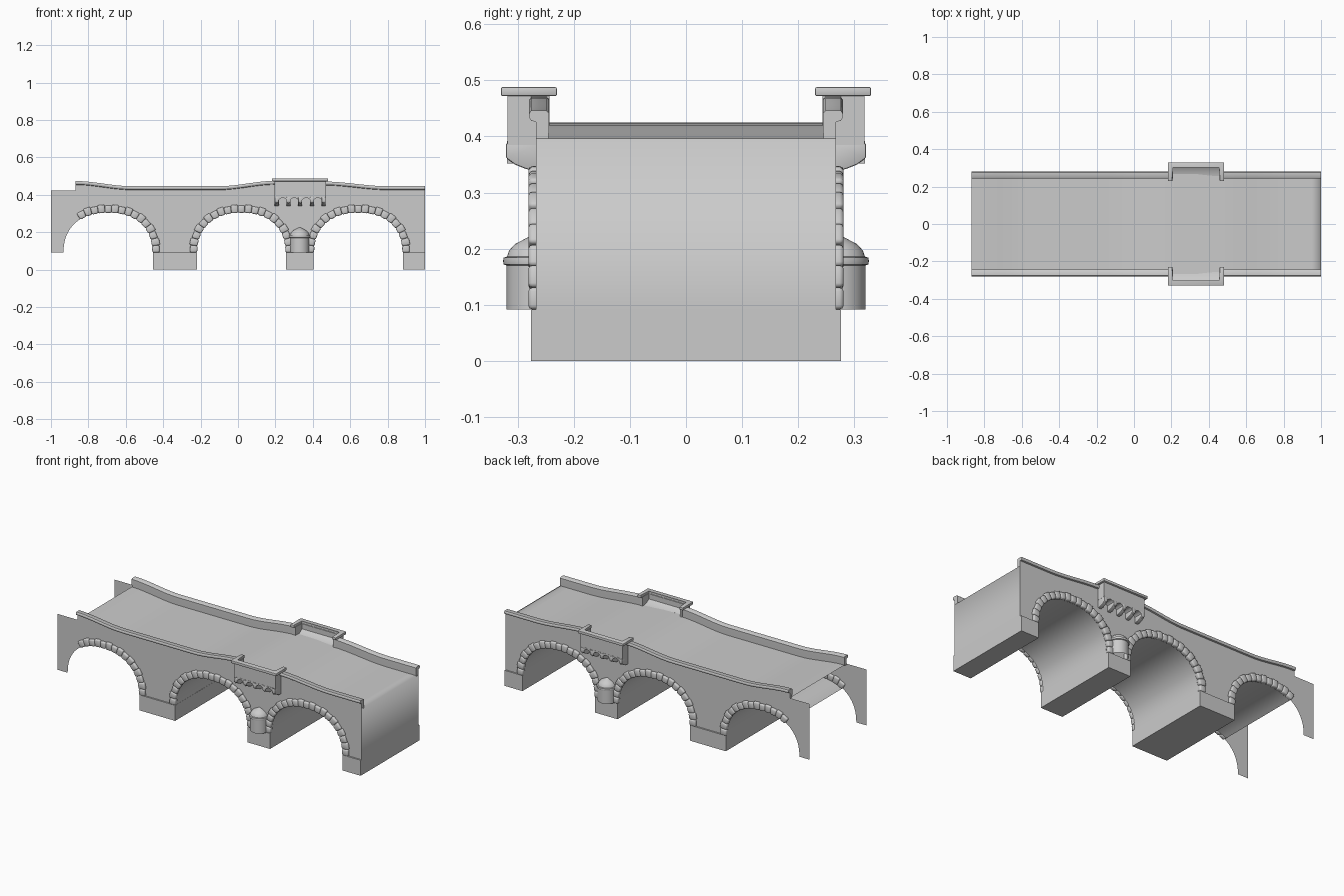
import bpy, bmesh, math

cube = bpy.data.objects.get("Cube")
if cube:
    bpy.data.objects.remove(cube, do_unlink=True)

stone = bpy.data.materials.new("grey_stone")
stone.use_nodes = True
GREY = (0.6, 0.6, 0.6, 1)
stone.diffuse_color = GREY
bsdf = stone.node_tree.nodes["Principled BSDF"]
bsdf.inputs["Base Color"].default_value = GREY
bsdf.inputs["Roughness"].default_value = 0.8

# Main sizes
WALL_Y, BASE_Z = 0.267, 0.092
ARCH_A, ARCH_H, POWER = 0.239, 0.215, 2.25
ARCHES = [-0.694, 0.018, 0.643]
DECK_START, VAULT_START = -0.87, -0.85
RAIL_KEYS = [(-0.87, 0.474), (-0.57, 0.446), (-0.1, 0.446), (0.2, 0.475),
             (0.46, 0.471), (0.8, 0.446), (1.0, 0.446)]


def rail_top(x):
    """Height of the parapet top, eased between the key points."""
    x = max(DECK_START, min(1, x))
    for (x0, z0), (x1, z1) in zip(RAIL_KEYS, RAIL_KEYS[1:]):
        if x <= x1:
            t = (x - x0) / (x1 - x0)
            return z0 + (z1 - z0) * t * t * (3 - 2 * t)


def deck(x):
    return rail_top(x) - 0.05


def finish(name, bm, mirror=False, angle=40, bevel=0, closed=True):
    if bevel:
        bmesh.ops.bevel(bm, geom=bm.edges[:], offset=bevel, segments=2,
                        profile=0.5, affect='EDGES')
    if closed:
        bmesh.ops.recalc_face_normals(bm, faces=bm.faces[:])
    mesh = bpy.data.meshes.new(name)
    bm.to_mesh(mesh)
    bm.free()
    mesh.materials.append(stone)
    ob = bpy.data.objects.new(name, mesh)
    bpy.context.collection.objects.link(ob)
    bpy.ops.object.select_all(action='DESELECT')
    ob.select_set(True)
    bpy.context.view_layer.objects.active = ob
    bpy.ops.object.shade_smooth_by_angle(angle=math.radians(angle))
    if mirror:
        mod = ob.modifiers.new("Mirror", 'MIRROR')
        mod.use_axis = (False, True, False)
        mod.use_clip = False
        mod.use_mirror_merge = False
    return ob


def loft(bm, rings, closed=False, caps=False):
    """Skin rows of points with quads."""
    rows = [[bm.verts.new(p) for p in r] for r in rings]
    n = len(rows[0])
    for a, b in zip(rows, rows[1:]):
        for i in range(n if closed else n - 1):
            j = (i + 1) % n
            bm.faces.new((a[i], a[j], b[j], b[i]))
    if caps:
        bm.faces.new(rows[0][::-1])
        bm.faces.new(rows[-1])


def box(bm, x0, x1, y0, y1, z0, z1):
    rings = [[(x, y0, z0), (x, y1, z0), (x, y1, z1), (x, y0, z1)] for x in (x0, x1)]
    loft(bm, rings, closed=True, caps=True)


def arch_point(c, t, grow=0.0):
    """Point on the arch curve, t from 0 (right) to pi (left)."""
    co, si = math.cos(t), max(0.0, math.sin(t))
    e = 2 / POWER
    x = math.copysign(abs(co) ** e, co)
    z = si ** e
    nx = math.copysign(abs(x) ** (POWER - 1), x) / ARCH_A
    nz = z ** (POWER - 1) / ARCH_H
    k = grow / math.hypot(nx, nz)
    return c + x * ARCH_A + nx * k, BASE_Z + z * ARCH_H + nz * k


def span(a, b, n):
    return [a + (b - a) * i / n for i in range(n + 1)]


# Side walls, pierced by the arches
outline = [(-1, BASE_Z)]
for c in ARCHES:
    outline += [arch_point(c, t) for t in span(math.pi, 0, 40)]
outline.append((1, BASE_Z))
bm = bmesh.new()
loft(bm, [[(x, -WALL_Y, z), (x, -WALL_Y, deck(x))] for x, z in outline])
bmesh.ops.dissolve_degenerate(bm, dist=1e-5, edges=bm.edges[:])
finish("side_walls", bm, mirror=True, closed=False)

# Road deck, turning down into the end wall
path = [(x, deck(x)) for x in span(DECK_START, 1, 36)] + [(1, BASE_Z)]
bm = bmesh.new()
loft(bm, [[(x, -WALL_Y, z), (x, WALL_Y, z)] for x, z in path])
finish("deck_and_end_wall", bm, angle=120, closed=False)

# Barrel vaults under the deck
bm = bmesh.new()
for c in ARCHES:
    pts = [arch_point(c, t) for t in span(0, math.pi, 40)]
    pts = [p for p in pts if p[0] > VAULT_START]
    loft(bm, [[(x, -WALL_Y, z), (x, WALL_Y, z)] for x, z in pts])
finish("vaults", bm, closed=False)

# Pier footings
bm = bmesh.new()
for x0, x1 in ((-0.455, -0.22), (0.257, 0.404), (0.882, 1.0)):
    box(bm, x0, x1, -0.276, 0.276, 0, BASE_Z)
finish("pier_footings", bm)

# Arch stones, evenly spaced along each curve
STONES = 21
ts = span(0, math.pi, 600)
for label, c in zip(("right", "middle", "left"), ARCHES):
    lengths = [0]
    for a, b in zip(ts, ts[1:]):
        lengths.append(lengths[-1] + math.dist(arch_point(c, a), arch_point(c, b)))
    cuts = [min(range(len(ts)), key=lambda k: abs(lengths[k] - s))
            for s in span(0, lengths[-1], STONES)]
    bm = bmesh.new()
    for i, (a, b) in enumerate(zip(cuts, cuts[1:])):
        if arch_point(c, ts[b])[0] < VAULT_START:
            continue
        depth = 0.036 + 0.005 * (i % 2)
        quad = [arch_point(c, ts[a], -0.003), arch_point(c, ts[a], depth),
                arch_point(c, ts[b], depth), arch_point(c, ts[b], -0.003)]
        loft(bm, [[(x, y, z) for x, z in quad] for y in (-0.256, -0.281)],
             closed=True, caps=True)
    finish(label + "_arch_stones", bm, mirror=True, bevel=0.007, angle=50)

# Parapets with a rounded coping, broken at the balcony
section = [(-0.245, -0.055), (-0.267, -0.055), (-0.267, -0.02), (-0.276, -0.018),
           (-0.28, -0.012), (-0.28, -0.006), (-0.276, 0), (-0.249, 0),
           (-0.244, -0.004), (-0.244, -0.016)]
for label, x0, x1 in (("long", DECK_START, 0.2), ("short", 0.465, 1)):
    bm = bmesh.new()
    loft(bm, [[(x, y, rail_top(x) + z) for y, z in section] for x in span(x0, x1, 24)],
         closed=True, caps=True)
    finish(label + "_parapets", bm, mirror=True)

# Balcony walls and sloping floor
BX0, BX1 = 0.195, 0.47
bm = bmesh.new()
box(bm, BX0, BX1, -0.318, -0.303, 0.385, 0.475)
for x in (BX0, BX1 - 0.014):
    box(bm, x, x + 0.014, -0.304, -0.243, 0.385, 0.475)
floor = [(-0.25, 0.385), (-0.25, 0.42), (-0.28, 0.425), (-0.305, 0.442), (-0.305, 0.385)]
loft(bm, [[(x, y, z) for y, z in floor] for x in (BX0 + 0.01, BX1 - 0.01)],
     closed=True, caps=True)
finish("balcony_walls", bm, mirror=True)

# Balcony coping, U shaped in plan
plan = [(0.182, -0.23), (0.182, -0.33), (0.482, -0.33), (0.482, -0.23),
        (0.458, -0.23), (0.458, -0.304), (0.206, -0.304), (0.206, -0.23)]
bm = bmesh.new()
loft(bm, [[(x, y, z) for x, y in plan] for z in (0.472, 0.488)], closed=True, caps=True)
finish("balcony_coping", bm, mirror=True, bevel=0.003)

# Scalloped arcade and brackets below the balcony
BAYS = 4
bm = bmesh.new()
rows = []
for i in range(BAYS * 10 + 1):
    x = BX0 + 0.012 + (BX1 - BX0 - 0.024) * i / (BAYS * 10)
    z = 0.352 + 0.032 * abs(math.sin(math.pi * i / 10)) ** 0.6
    rows.append([(x, -0.319, z), (x, -0.319, 0.392), (x, -0.265, 0.392), (x, -0.265, z)])
loft(bm, rows, closed=True, caps=True)
finish("balcony_arcade", bm, mirror=True, angle=50)
bracket = [(-0.26, 0.338), (-0.285, 0.342), (-0.305, 0.35), (-0.321, 0.362),
           (-0.321, 0.388), (-0.26, 0.388)]
bm = bmesh.new()
for x in span(BX0 + 0.012, BX1 - 0.012, BAYS):
    loft(bm, [[(x + d, y, z) for y, z in bracket] for d in (-0.011, 0.011)],
         closed=True, caps=True)
finish("balcony_brackets", bm, mirror=True, bevel=0.003)

# Round buttress with a collar and a domed cap
profile = [(0.052, BASE_Z), (0.052, 0.17), (0.057, 0.172), (0.058, 0.178), (0.057, 0.184),
           (0.051, 0.186), (0.047, 0.197), (0.037, 0.208), (0.022, 0.216), (0.002, 0.226)]
bm = bmesh.new()
loft(bm, [[(0.33 + r * math.cos(a), -0.268 - r * math.sin(a), z)
           for a in span(0, math.pi, 20)] for r, z in profile])
finish("buttresses", bm, mirror=True, closed=False)
